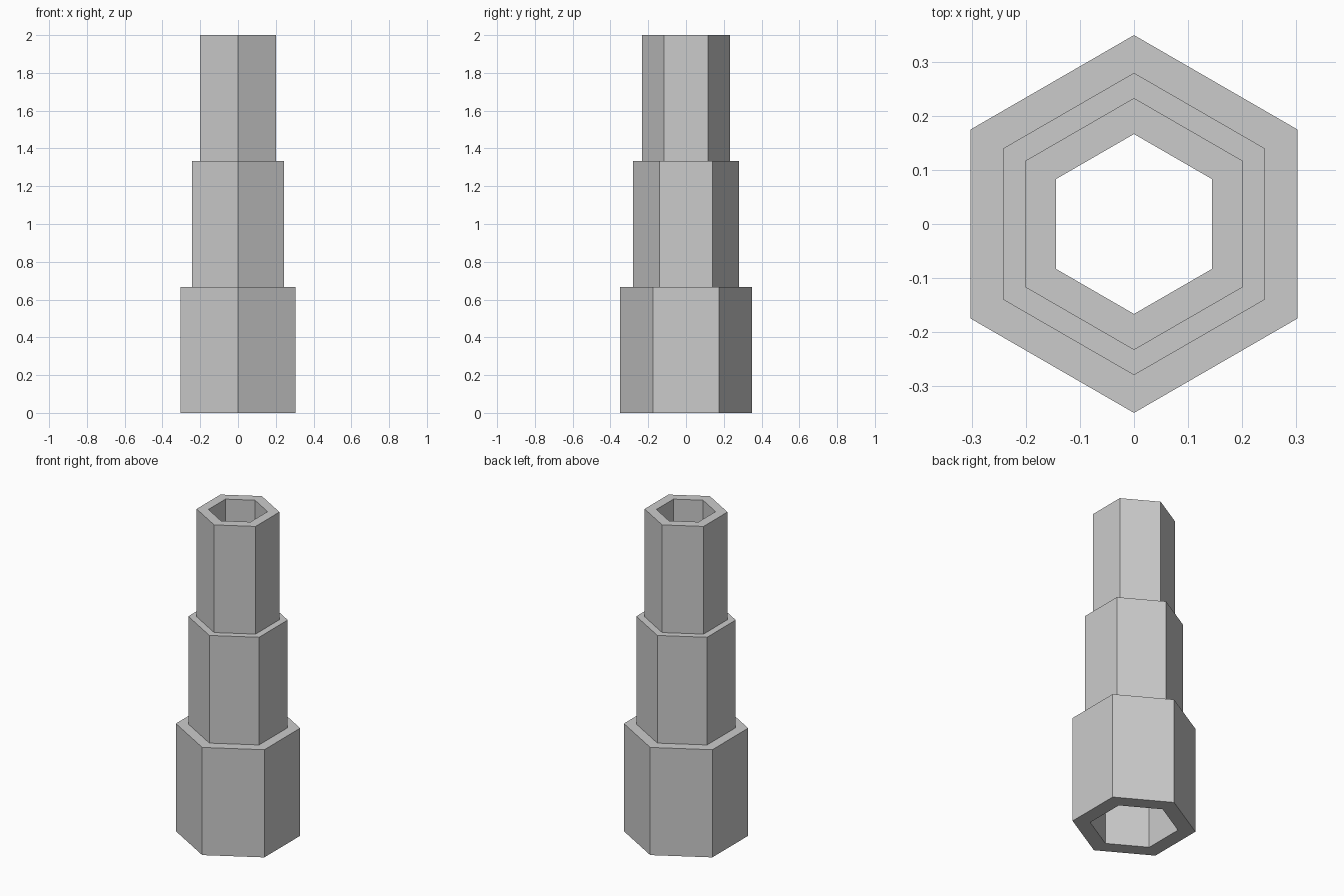
import bpy, bmesh
from math import cos, sin, tau, pi

if "Cube" in bpy.data.objects:
    bpy.data.objects.remove(bpy.data.objects["Cube"])

SIDES = 6
H = 2 / 3  # height of each section


def hex_tube(name, outer, inner, z0, z1):
    """Hollow hexagonal sleeve with corners pointing to +y and -y."""
    bm = bmesh.new()
    profile = [(outer, z0), (outer, z1), (inner, z1), (inner, z0)]
    rings = []
    for i in range(SIDES):
        a = pi / 2 + tau * i / SIDES
        rings.append([bm.verts.new((r * cos(a), r * sin(a), z)) for r, z in profile])
    for i in range(SIDES):
        a, b = rings[i], rings[(i + 1) % SIDES]
        for j in range(4):
            k = (j + 1) % 4
            bm.faces.new((a[j], b[j], b[k], a[k]))
    bmesh.ops.recalc_face_normals(bm, faces=bm.faces)
    mesh = bpy.data.meshes.new(name)
    bm.to_mesh(mesh)
    bm.free()
    obj = bpy.data.objects.new(name, mesh)
    bpy.context.collection.objects.link(obj)
    return obj


# Three stacked sleeves, each narrower than the one below
for i, name in enumerate(("lower_sleeve", "middle_sleeve", "upper_sleeve")):
    d = 2 + 0.5 * i
    hex_tube(name, 0.7 / d, 0.5 / d, i * H, (i + 1) * H)
